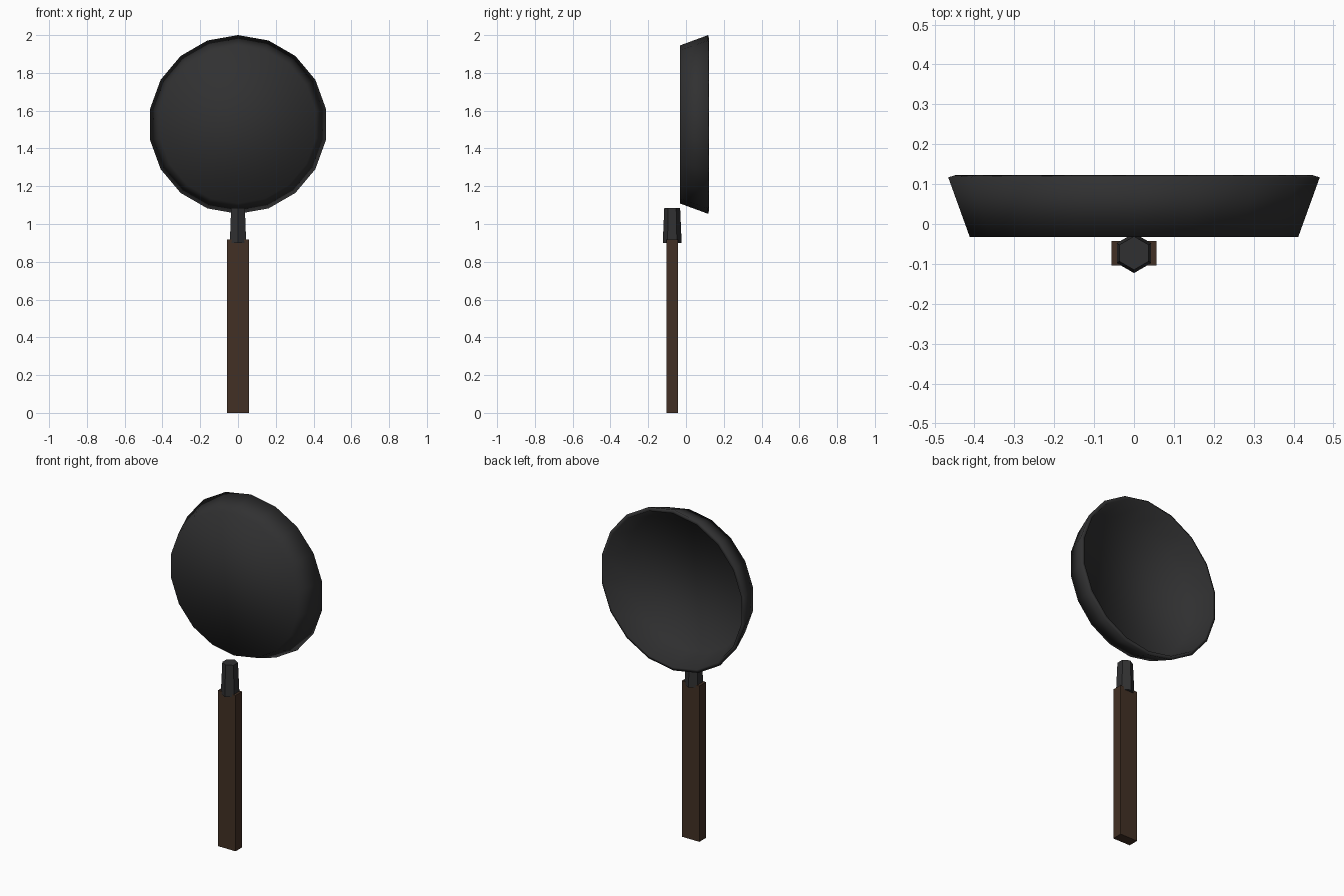
import bpy
import bmesh
from math import radians, pi
from mathutils import Matrix, Vector

cube = bpy.data.objects.get("Cube")
if cube:
    bpy.data.objects.remove(cube, do_unlink=True)


def material(name, colour):
    mat = bpy.data.materials.new(name)
    mat.use_nodes = True
    mat.diffuse_color = (*colour, 1)
    bsdf = next(n for n in mat.node_tree.nodes if n.type == 'BSDF_PRINCIPLED')
    bsdf.inputs["Base Color"].default_value = (*colour, 1)
    bsdf.inputs["Roughness"].default_value = 0.7
    return mat


iron = material("dark iron", (0.03, 0.03, 0.031))
wood = material("dark wood", (0.055, 0.03, 0.018))


def make_object(name, bm, mat, smooth=False):
    bmesh.ops.recalc_face_normals(bm, faces=bm.faces)
    mesh = bpy.data.meshes.new(name)
    for face in bm.faces:
        face.smooth = smooth
    bm.to_mesh(mesh)
    bm.free()
    mesh.materials.append(mat)
    obj = bpy.data.objects.new(name, mesh)
    bpy.context.collection.objects.link(obj)
    return obj


# Pan: a hollow 18-sided dish, lofted from (radius, y) rings, opening to the back
SIDES = 18
CENTRE_Z = 1.527
profile = [(0.418, -0.033), (0.473, 0.117), (0.453, 0.123), (0.406, -0.018)]
bm = bmesh.new()
rings = []
for radius, y in profile:
    ring = []
    for i in range(SIDES):
        spoke = Matrix.Rotation(2 * pi * i / SIDES, 3, 'Y') @ Vector((0, 0, radius))
        ring.append(bm.verts.new(spoke + Vector((0, y, CENTRE_Z))))
    rings.append(ring)
for lower, upper in zip(rings, rings[1:]):
    for i in range(SIDES):
        j = (i + 1) % SIDES
        bm.faces.new((lower[i], lower[j], upper[j], upper[i]))
bm.faces.new(rings[0])
bm.faces.new(rings[-1])
make_object("pan_dish", bm, iron, smooth=True)

# Neck: a tapered six-sided socket above the grip
NECK_Y = -0.073
bm = bmesh.new()
bmesh.ops.create_cone(bm, cap_ends=True, segments=6, radius1=0.05, radius2=0.042,
                      depth=0.185)
bmesh.ops.rotate(bm, verts=bm.verts, matrix=Matrix.Rotation(radians(30), 3, 'Z')
                 if abs(max(v.co.x for v in bm.verts) - 0.05) < 0.001
                 else Matrix.Identity(3))
bmesh.ops.translate(bm, verts=bm.verts, vec=(0, NECK_Y, 0.9925))
make_object("handle_neck", bm, iron)

# Grip: a flat wooden bar
bm = bmesh.new()
bmesh.ops.create_cube(bm, size=1)
bmesh.ops.scale(bm, verts=bm.verts, vec=(0.114, 0.061, 0.917))
bmesh.ops.translate(bm, verts=bm.verts, vec=(0, NECK_Y, 0.4585))
make_object("handle_grip", bm, wood)
